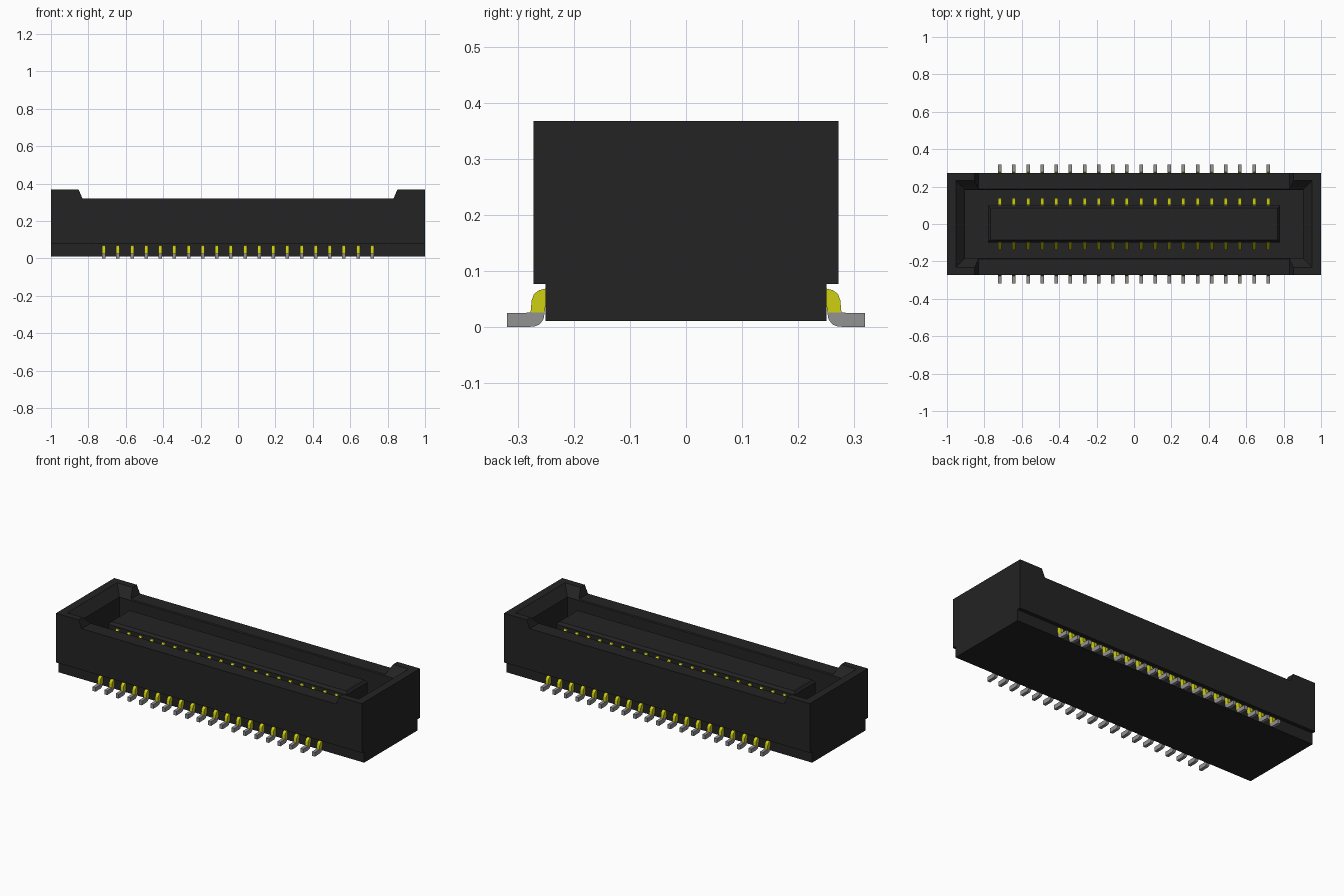
import bpy
import bmesh
from mathutils import Vector

old = bpy.data.objects.get("Cube")
if old:
    bpy.data.objects.remove(old, do_unlink=True)


def material(name, r, g, b):
    m = bpy.data.materials.new(name)
    m.use_nodes = True
    m.diffuse_color = (r, g, b, 1)
    m.node_tree.nodes["Principled BSDF"].inputs["Base Color"].default_value = (r, g, b, 1)
    return m


BLACK = material("black plastic", 0.017, 0.017, 0.017)
GOLD = material("yellow gold", 0.62, 0.62, 0.006)
GREY = material("tin grey", 0.29, 0.29, 0.29)


def finish(name, bm, mat):
    bmesh.ops.recalc_face_normals(bm, faces=bm.faces)
    mesh = bpy.data.meshes.new(name)
    bm.to_mesh(mesh)
    bm.free()
    obj = bpy.data.objects.new(name, mesh)
    bpy.context.collection.objects.link(obj)
    mesh.materials.append(mat)
    return obj


def add_prism(bm, points, offset):
    face = bm.faces.new([bm.verts.new(p) for p in points])
    new = bmesh.ops.extrude_face_region(bm, geom=[face])["geom"]
    verts = [v for v in new if isinstance(v, bmesh.types.BMVert)]
    bmesh.ops.translate(bm, verts=verts, vec=Vector(offset))


def add_stack(bm, levels):
    """Closed solid through centred rectangles given as (half x, half y, z)."""
    rings = [[bm.verts.new((sx * hx, sy * hy, z))
              for sx, sy in ((-1, -1), (1, -1), (1, 1), (-1, 1))]
             for hx, hy, z in levels]
    bm.faces.new(rings[0])
    bm.faces.new(rings[-1])
    for a, b in zip(rings, rings[1:]):
        for i in range(4):
            j = (i + 1) % 4
            bm.faces.new((a[i], a[j], b[j], b[i]))


def stack(name, levels, mat):
    bm = bmesh.new()
    add_stack(bm, levels)
    return finish(name, bm, mat)


# Housing: raised ends, low long walls
half = [(1, 0.077), (1, 0.368), (0.852, 0.368), (0.832, 0.321)]
outline = half + [(-x, z) for x, z in reversed(half)]
HALF_Y = 0.272
bm = bmesh.new()
add_prism(bm, [(x, -HALF_Y, z) for x, z in outline], (0, 2 * HALF_Y, 0))
housing = finish("housing", bm, BLACK)

# Cavity with a lead-in chamfer around its mouth
FLOOR = 0.1
cutter = stack("cavity_cutter", [(0.903, 0.182, FLOOR), (0.903, 0.182, 0.316),
                                 (0.953, 0.232, 0.368), (0.953, 0.232, 0.45)], BLACK)
cutter.hide_render = True
mod = housing.modifiers.new("cavity", "BOOLEAN")
mod.operation = "DIFFERENCE"
mod.solver = "EXACT"
mod.object = cutter
bpy.context.view_layer.objects.active = housing
bpy.ops.object.modifier_apply(modifier=mod.name)
bpy.data.objects.remove(cutter, do_unlink=True)

# Narrower base and the central tongue
stack("base", [(1, 0.25, 0.011), (1, 0.25, 0.077)], BLACK)
stack("tongue", [(0.78, 0.098, FLOOR), (0.78, 0.098, 0.295), (0.768, 0.086, 0.31)], BLACK)

# Terminals: two mirrored rows sharing one pitch
COUNT, PITCH = 20, 0.0755
WIDTH = 0.019


def terminal_row(name, profile, mat):
    bm = bmesh.new()
    for side in (-1, 1):
        for i in range(COUNT):
            x = (i - (COUNT - 1) / 2) * PITCH - WIDTH / 2
            add_prism(bm, [(x, side * y, z) for y, z in profile], (WIDTH, 0, 0))
    return finish(name, bm, mat)


terminal_row("lead_shoulders", [(0.24, 0.069), (0.25, 0.069), (0.262, 0.066), (0.271, 0.059),
                                (0.275, 0.048), (0.277, 0.026), (0.252, 0.026),
                                (0.25, 0.043), (0.24, 0.043)], GOLD)
terminal_row("solder_feet", [(0.252, 0.026), (0.254, 0.014), (0.261, 0.005), (0.271, 0.001),
                             (0.319, 0), (0.319, 0.025), (0.277, 0.026)], GREY)
terminal_row("spring_contacts", [(0.09, FLOOR), (0.09, 0.285), (0.104, 0.285), (0.13, 0.245),
                                 (0.139, 0.215), (0.139, FLOOR)], GOLD)
